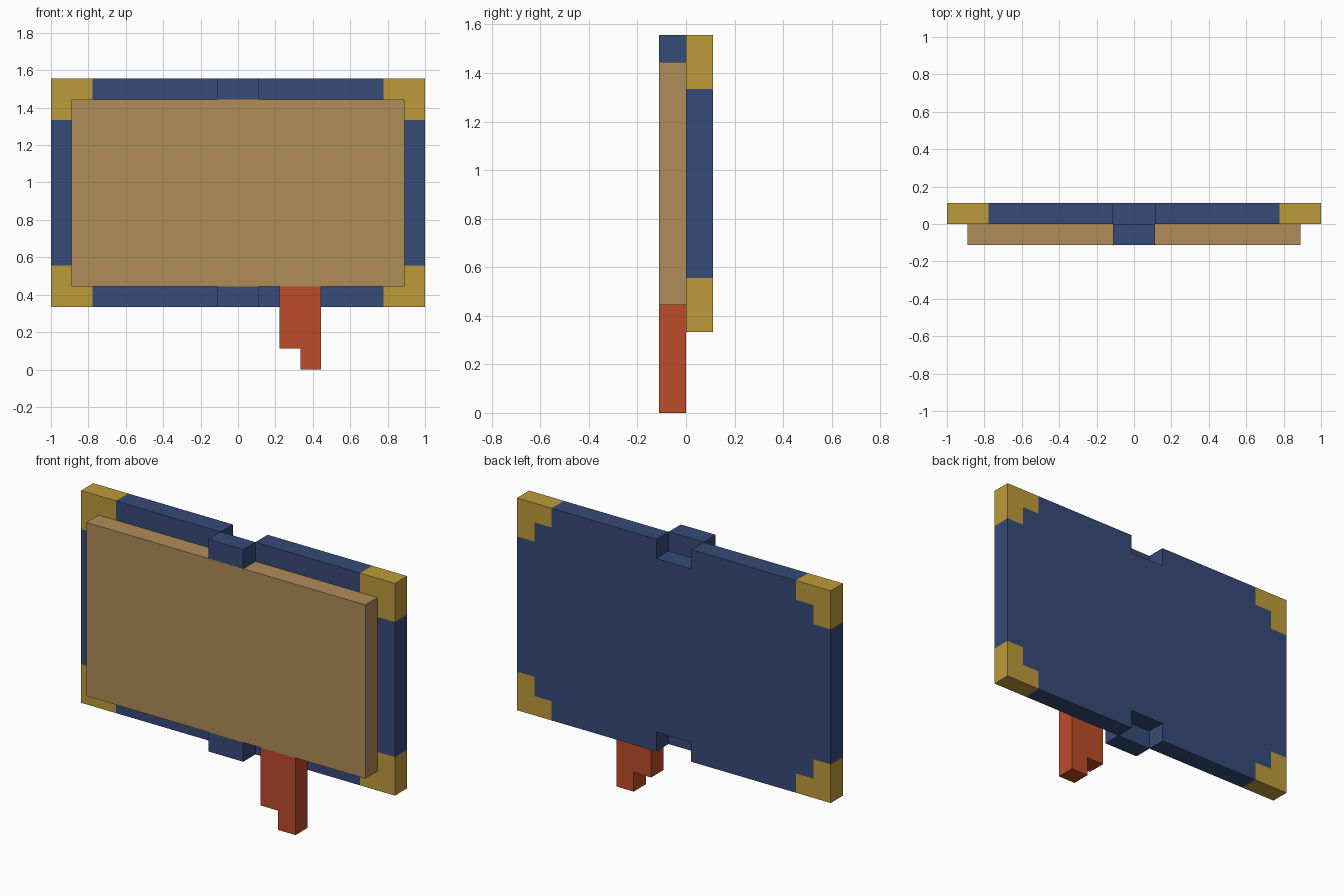
import bpy
import bmesh

cube = bpy.data.objects.get("Cube")
if cube:
    bpy.data.objects.remove(cube, do_unlink=True)

U = 1 / 9       # one block unit
MID = 8.5       # height of the cover's centre, in units


def material(name, rgb):
    m = bpy.data.materials.new(name)
    m.use_nodes = True
    m.diffuse_color = (*rgb, 1)
    bsdf = next(n for n in m.node_tree.nodes if n.type == 'BSDF_PRINCIPLED')
    bsdf.inputs["Base Color"].default_value = (*rgb, 1)
    return m


BLUE = material("cover blue", (0.037, 0.069, 0.188))
GOLD = material("corner gold", (0.515, 0.328, 0.042))
TAN = material("page tan", (0.440, 0.262, 0.102))
RED = material("ribbon red", (0.515, 0.072, 0.024))


def slab(name, polygons, y0, y1, mats, rule=None):
    """Extrude flat x-z polygons (in units) from y0 to y1, colouring faces by rule(x, z)."""
    bm = bmesh.new()
    for poly in polygons:
        bm.faces.new([bm.verts.new((x * U, y0 * U, z * U)) for x, z in poly])
    bmesh.ops.remove_doubles(bm, verts=bm.verts, dist=1e-4)
    ext = bmesh.ops.extrude_face_region(bm, geom=bm.faces[:])
    top = [g for g in ext["geom"] if isinstance(g, bmesh.types.BMVert)]
    bmesh.ops.translate(bm, verts=top, vec=(0, (y1 - y0) * U, 0))
    bmesh.ops.recalc_face_normals(bm, faces=bm.faces)
    if rule:
        for f in bm.faces:
            c = f.calc_center_median() / U
            f.material_index = rule(c.x, c.z)
    mesh = bpy.data.meshes.new(name)
    bm.to_mesh(mesh)
    bm.free()
    for m in mats:
        mesh.materials.append(m)
    ob = bpy.data.objects.new(name, mesh)
    bpy.context.collection.objects.link(ob)
    return ob


def rect(x0, x1, z0, z1):
    return [(x0, z0), (x1, z0), (x1, z1), (x0, z1)]


def is_corner(x, z):
    """Stepped L-shaped corner guards."""
    x, z = abs(x), abs(z - MID)
    return int(x > 7 and z > 3.5 and (x > 8 or z > 4.5))


# Cover board, with a notch at the spine on the top and bottom edges
xs = [-9, -8, -7, -1, 1, 7, 8, 9]
zs = [3, 4, 5, 12, 13, 14]
cells = [rect(x0, x1, z0, z1)
         for x0, x1 in zip(xs, xs[1:])
         for z0, z1 in zip(zs, zs[1:])
         if not (x0 == -1 and z0 in (3, 13))]
slab("cover", cells, 0, 1, [BLUE, GOLD], is_corner)

# Spine ends, stepped forward of the cover
slab("spine_top", [rect(-1, 1, 13, 14)], -1, 0, [BLUE])
slab("spine_bottom", [rect(-1, 1, 3, 4)], -1, 0, [BLUE])

# Page block
slab("pages", [rect(-8, 8, 4, 13)], -1, 0, [TAN])

# Bookmark ribbon with a stepped tip
slab("bookmark", [[(2, 1), (3, 1), (3, 0), (4, 0), (4, 4), (2, 4)]], -1, 0, [RED])
